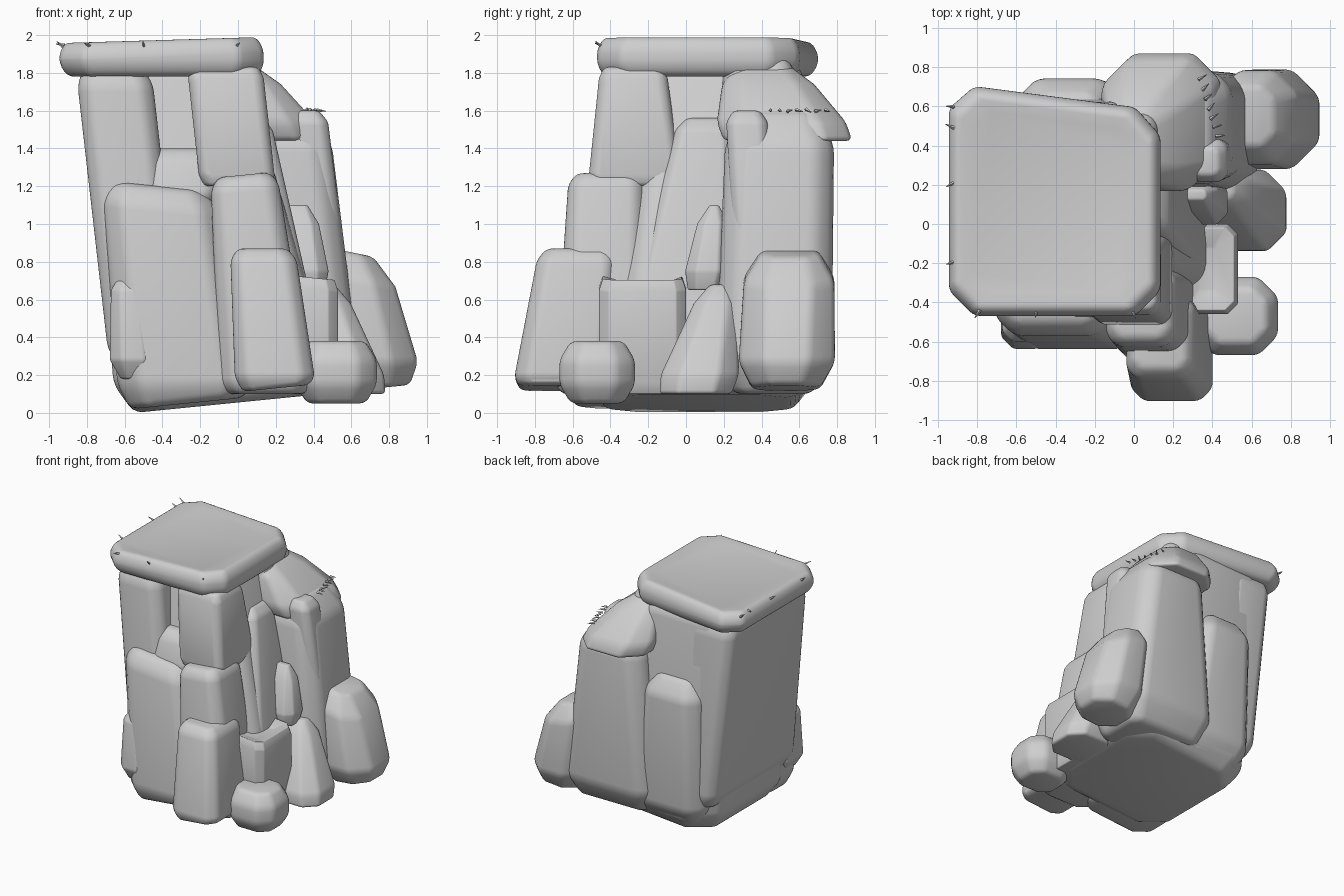
import bpy, bmesh, math, random
from mathutils import Vector

default_cube = bpy.data.objects.get("Cube")
if default_cube:
    bpy.data.objects.remove(default_cube)
random.seed(4)

stone = bpy.data.materials.new("stone_grey")
stone.use_nodes = True
grey = (0.62, 0.62, 0.62, 1)
stone.diffuse_color = grey
stone.node_tree.nodes["Principled BSDF"].inputs["Base Color"].default_value = grey


def finish(bm, name):
    bmesh.ops.recalc_face_normals(bm, faces=bm.faces)
    mesh = bpy.data.meshes.new(name)
    bm.to_mesh(mesh)
    bm.free()
    mesh.materials.append(stone)
    obj = bpy.data.objects.new(name, mesh)
    bpy.context.scene.collection.objects.link(obj)
    return obj


def outline(width, depth, chamfer):
    """Rectangle with cut corners, in order around the centre."""
    cut = chamfer * min(width, depth)
    w, d = width / 2, depth / 2
    return [(cut - w, -d), (w - cut, -d), (w, cut - d), (w, d - cut),
            (w - cut, d), (cut - w, d), (-w, d - cut), (-w, cut - d)]


def rock(name, low, high, foot, head, width, depth, narrow=1.0, thin=1.0,
         shoulder=0.06, soft=0.04, chamfer=0.16, bevel=0.03, tilt=0.0,
         crown=0.0, shear=0.0, dish=0.0):
    """Leaning block from foot to head centre; narrow and thin scale its head.
    tilt slopes the underside, crown the top, and shear skews the back wall."""
    rings = [(low, soft), (low + shoulder, 0), (high - shoulder, 0), (high, soft)]
    if dish:
        rings.append((high - dish, soft + shoulder + dish))
    foot, head = Vector(foot), Vector(head)
    bm = bmesh.new()
    loops = []
    for z, inset in rings:
        t = (z - low) / (high - low)
        centre = foot.lerp(head, t)
        w = width * (1 + t * (narrow - 1)) - inset * 2
        d = depth * (1 + t * (thin - 1)) - inset * 2
        slope = tilt if z == low else crown * (t > 0.5)
        loops.append([bm.verts.new((centre.x + x, centre.y + y + shear * x * (y > 0),
                                    z + slope * x))
                      for x, y in outline(w, d, chamfer)])
    for below, above in zip(loops, loops[1:]):
        for i in range(len(below)):
            bm.faces.new((below[i - 1], below[i], above[i], above[i - 1]))
    bm.faces.new(loops[0])
    bm.faces.new(loops[-1])
    obj = finish(bm, name)
    worn = obj.modifiers.new("worn_edges", "BEVEL")
    worn.width, worn.segments = bevel, 3
    worn.limit_method, worn.angle_limit = "ANGLE", math.radians(20)
    obj.data.shade_smooth()


# Leaning core and the overhanging, slightly dished cap
rock("cliff_core", low=0.05, high=1.9, foot=(-0.05, 0.07), head=(-0.4, 0.2),
     width=1.2, depth=1.2, narrow=0.68, thin=0.7, shoulder=0.1, soft=0.1,
     bevel=0.05, tilt=0.1)
rock("cap_slab", low=1.78, high=1.98, foot=(-0.4, 0.09), head=(-0.41, 0.09),
     width=1.08, depth=1.12, soft=0.04, chamfer=0.12, crown=0.03, shear=-0.13,
     dish=0.02)

# Left wall and the upper block right of the front recess
rock("left_wall", low=0.25, high=1.83, foot=(-0.48, 0.07), head=(-0.66, 0.1),
     width=0.4, depth=1.14, thin=0.93, shoulder=0.1)
rock("upper_right_block", low=1.2, high=1.83, foot=(0, -0.27), head=(-0.07, -0.28),
     width=0.4, depth=0.5, thin=0.7, soft=0.02, chamfer=0.1)
rock("recess_sill", low=1.1, high=1.4, foot=(-0.3, -0.2), head=(-0.3, -0.1),
     width=0.4, depth=0.6)

# Lower front face and its stepped columns
rock("front_face_block", low=0.05, high=1.2, foot=(-0.27, -0.4), head=(-0.42, -0.36),
     width=0.72, depth=0.5, narrow=0.85, thin=0.8, shoulder=0.1, soft=0.06,
     chamfer=0.25, bevel=0.05, tilt=0.1, crown=-0.1)
rock("front_foot_lump", low=0.18, high=0.75, foot=(-0.55, -0.48), head=(-0.58, -0.45),
     width=0.26, depth=0.34, narrow=0.7, thin=0.8, shoulder=0.1, soft=0.06,
     chamfer=0.25, bevel=0.04)
rock("front_tall_column", low=0.1, high=1.26, foot=(0.15, -0.45), head=(0.03, -0.42),
     width=0.5, depth=0.5, narrow=0.7, thin=0.8, crown=0.1)
rock("front_short_column", low=0.13, high=0.87, foot=(0.2, -0.66), head=(0.13, -0.57),
     width=0.43, depth=0.52, narrow=0.8, thin=0.8, tilt=0.1)

# Right flank under the cap
rock("right_flank_slab", low=0.1, high=1.56, foot=(0.3, -0.07), head=(0.05, 0.1),
     width=0.4, depth=0.7, narrow=0.6, thin=0.4)
rock("right_upper_buttress", low=1.2, high=1.9, foot=(0, 0.4), head=(-0.05, 0.38),
     width=0.4, depth=0.5, narrow=0.8, thin=0.7)
rock("hanging_stone", low=0.65, high=1.1, foot=(0.36, 0.1), head=(0.31, 0.15),
     width=0.28, depth=0.26, narrow=0.7, thin=0.5, shoulder=0.1, chamfer=0.25)

# Rear shoulder, its sloping top and ribs
rock("rear_shoulder", low=0.1, high=1.6, foot=(0.23, 0.46), head=(0.2, 0.5),
     width=0.86, depth=0.62, narrow=0.64, thin=0.92, shoulder=0.18, soft=0.1,
     bevel=0.05)
rock("shoulder_top", low=1.44, high=1.84, foot=(0.16, 0.54), head=(0, 0.4),
     width=0.68, depth=0.78, narrow=0.4, thin=0.5, shoulder=0.1, soft=0.05,
     chamfer=0.24)
rock("shoulder_rib", low=0.7, high=1.6, foot=(0.48, 0.37), head=(0.37, 0.32),
     width=0.2, depth=0.22, chamfer=0.2)
rock("rear_rib", low=0.08, high=1.3, foot=(-0.27, 0.5), head=(-0.34, 0.57),
     width=0.66, depth=0.4, narrow=0.75, thin=0.9, shoulder=0.14, soft=0.09,
     chamfer=0.25, bevel=0.05)

# Loose stones around the foot
rock("large_boulder", low=0.13, high=0.85, foot=(0.73, 0.53), head=(0.6, 0.55),
     width=0.52, depth=0.52, narrow=0.75, thin=0.9, shoulder=0.14, soft=0.08,
     chamfer=0.28, tilt=0.1, crown=-0.2)
rock("middle_boulder", low=0.1, high=0.68, foot=(0.57, 0.05), head=(0.45, 0.18),
     width=0.5, depth=0.46, narrow=0.4, thin=0.4, shoulder=0.1, soft=0.04,
     chamfer=0.25)
rock("stump_stone", low=0.1, high=0.72, foot=(0.37, -0.23), head=(0.37, -0.23),
     width=0.32, depth=0.46, crown=-0.1, dish=0.04, soft=0.02, bevel=0.02)
rock("small_boulder", low=0.05, high=0.38, foot=(0.52, -0.47), head=(0.52, -0.47),
     width=0.43, depth=0.4, shoulder=0.1, soft=0.06, chamfer=0.25)

# Tiny tufts along the cap and shoulder rims
tufts = bmesh.new()
rim = [(0.44 - k * 0.015, 0.45 + k * 0.05, 1.6) for k in range(7)]
rim += [(-0.94, y, 1.95) for y in (-0.2, 0.2, 0.5, 0.6)]
rim += [(x, -0.46, 1.95) for x in (-0.8, -0.5, 0)]
for point in map(Vector, rim):
    lean = (point - Vector((-0.1, 0.2, 1.6))).normalized()
    lean += Vector([random.uniform(-0.4, 0.4) for axis in "xyz"])
    place = lean.to_track_quat("Z", "Y").to_matrix().to_4x4()
    place.translation = point
    bmesh.ops.create_cone(tufts, cap_ends=True, segments=4, radius1=0.01,
                          radius2=0.002, depth=0.05, matrix=place)
finish(tufts, "rim_tufts")
